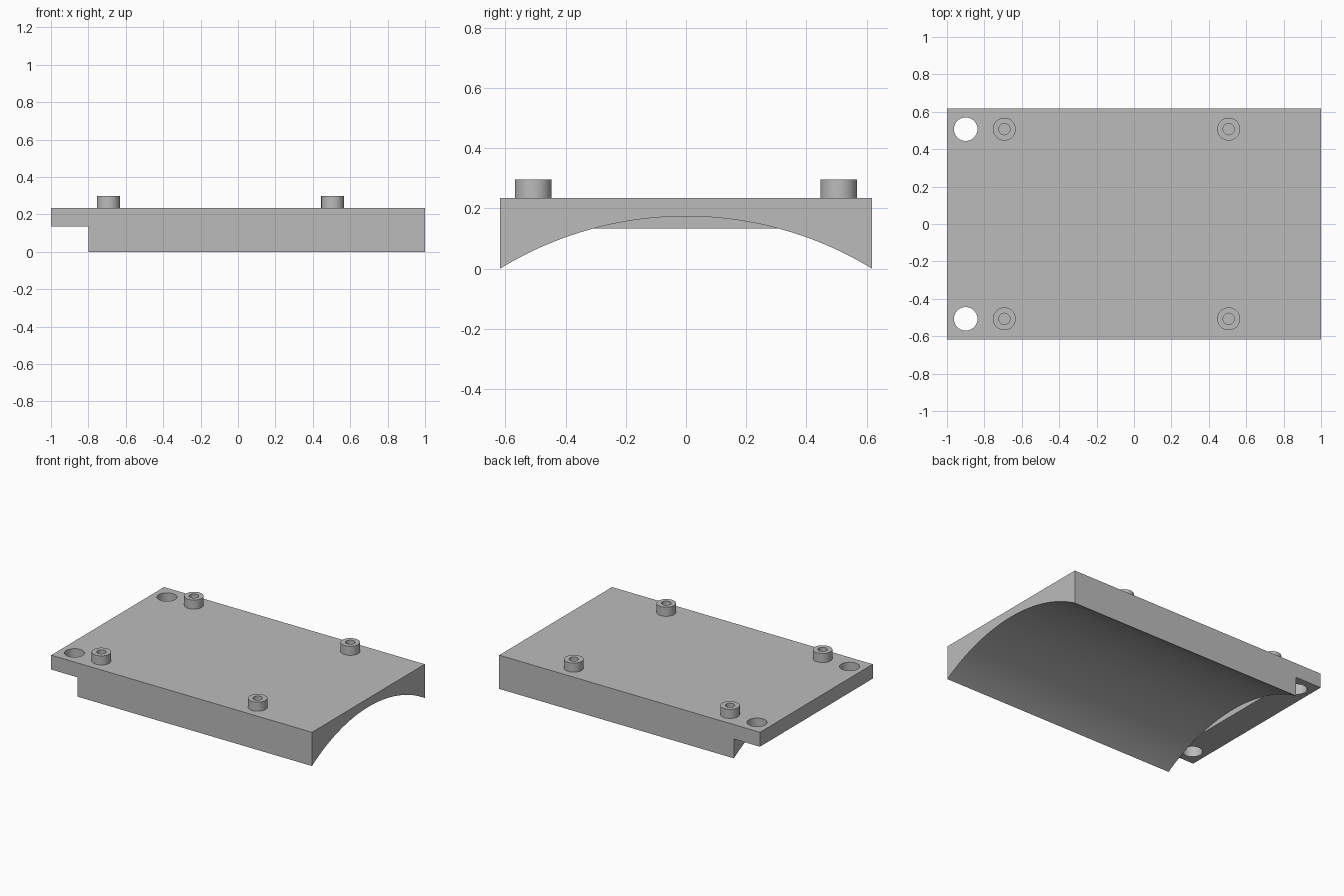
import bpy, bmesh
from math import sin, cos, asin
from mathutils import Vector

cube = bpy.data.objects.get("Cube")
if cube:
    bpy.data.objects.remove(cube, do_unlink=True)

HALF_W, TOP, STEP_X, STEP_Z, CROWN = 0.618, 0.234, -0.8, 0.134, 0.174
RADIUS = (HALF_W ** 2 + CROWN ** 2) / (2 * CROWN)
POST_Y = 0.507

grey = bpy.data.materials.new("plain grey")
grey.use_nodes = True
colour = (0.5, 0.5, 0.5, 1)
grey.diffuse_color = colour
grey.node_tree.nodes["Principled BSDF"].inputs["Base Color"].default_value = colour


def prism(name, points, push):
    """Extrude a flat outline along a vector into a closed solid."""
    bm = bmesh.new()
    face = bm.faces.new([bm.verts.new(p) for p in points])
    out = bmesh.ops.extrude_face_region(bm, geom=[face])
    moved = [v for v in out["geom"] if isinstance(v, bmesh.types.BMVert)]
    bmesh.ops.translate(bm, verts=moved, vec=Vector(push))
    bmesh.ops.recalc_face_normals(bm, faces=bm.faces)
    mesh = bpy.data.meshes.new(name)
    bm.to_mesh(mesh)
    bm.free()
    obj = bpy.data.objects.new(name, mesh)
    bpy.context.collection.objects.link(obj)
    mesh.materials.append(grey)
    return obj


def disc(x, y, z, r, n=48):
    step = 6.283185307 / n
    return [(x + r * cos(i * step), y + r * sin(i * step), z) for i in range(n)]


def cut(obj, cutter):
    mod = obj.modifiers.new("cut", "BOOLEAN")
    mod.operation, mod.solver, mod.object = "DIFFERENCE", "EXACT", cutter
    bpy.context.view_layer.objects.active = obj
    bpy.ops.object.modifier_apply(modifier=mod.name)
    bpy.data.objects.remove(cutter, do_unlink=True)


def smooth(obj):
    bpy.ops.object.select_all(action="DESELECT")
    obj.select_set(True)
    bpy.context.view_layer.objects.active = obj
    bpy.ops.object.shade_smooth_by_angle(angle=0.6)


# Plate with a thin stepped flange at one end
outline = [(-1, TOP), (-1, STEP_Z), (STEP_X, STEP_Z), (STEP_X, 0), (1, 0), (1, TOP)]
plate = prism("saddle_plate", [(x, -HALF_W, z) for x, z in outline], (0, 2 * HALF_W, 0))

# Arched underside, stopping at the flange
span, n = asin(HALF_W / RADIUS) * 1.1, 64
angles = [span * (2 * i / n - 1) for i in range(n + 1)]
arch = [(STEP_X, RADIUS * sin(a), CROWN - RADIUS + RADIUS * cos(a)) for a in angles]
arch += [(STEP_X, 0.8, -0.3), (STEP_X, -0.8, -0.3)]
cut(plate, prism("arch_cutter", arch, (2, 0, 0)))

# Mounting holes through the flange
for y in (-POST_Y, POST_Y):
    cut(plate, prism("hole_cutter", disc(-0.9, y, 0, 0.063), (0, 0, 0.5)))
smooth(plate)

# Four hollow posts on the top face
for x, end in ((-0.693, "right"), (0.506, "left")):
    for y, side in ((-POST_Y, "front"), (POST_Y, "back")):
        post = prism(f"post_{side}_{end}", disc(x, y, TOP, 0.061), (0, 0, 0.063))
        cut(post, prism("bore_cutter", disc(x, y, TOP - 0.1, 0.03), (0, 0, 0.3)))
        smooth(post)
